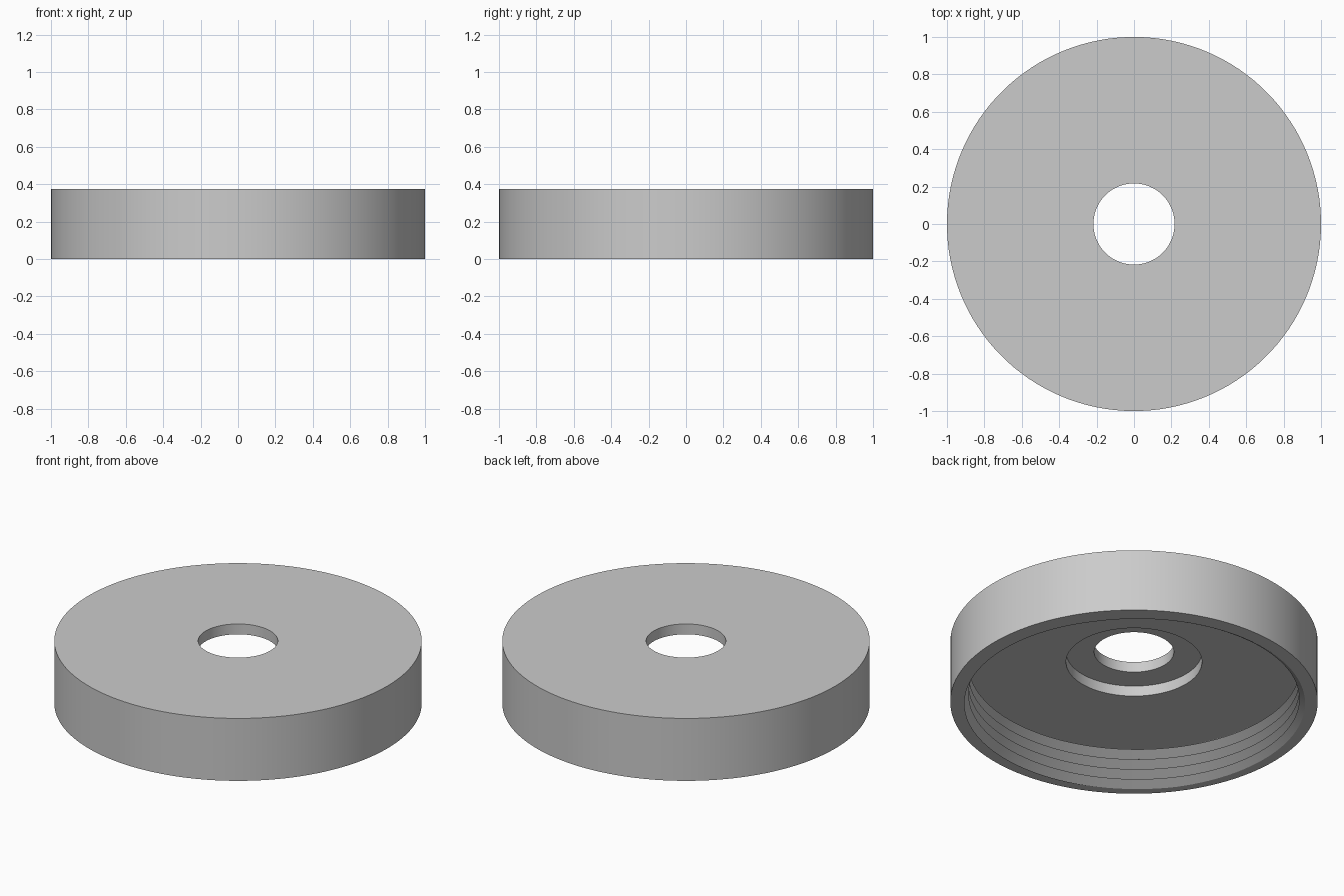
import bpy
import bmesh
import math

SEGMENTS = 128
HEIGHT = 0.375
OUTER_R, HOLE_R, RECESS_R = 1.0, 0.217, 0.37
CEILING_Z, RECESS_Z = 0.25, 0.3125
PITCH = 0.0625
CREST_R = 0.9
DEPTH = PITCH * math.sqrt(3) / 2     # sharp sixty-degree thread
START_TURN = 0.1

cube = bpy.data.objects.get("Cube")
if cube:
    bpy.data.objects.remove(cube, do_unlink=True)


def thread_point(step, turn):
    """Crest or root of the helix, clipped to the threaded depth."""
    z = min(max(PITCH * (step / 2 + turn - 1), 0), CEILING_Z)
    phase = (z / PITCH - turn) % 1
    return CREST_R + 2 * DEPTH * min(phase, 1 - phase), z


def section(turn):
    """Closed radial cross-section of the cap at one angle."""
    steps = 2 * math.ceil(CEILING_Z / PITCH) + 3
    return ([(HOLE_R, HEIGHT), (OUTER_R, HEIGHT), (OUTER_R, 0)]
            + [thread_point(s, turn) for s in range(steps)]
            + [(RECESS_R, CEILING_Z), (RECESS_R, RECESS_Z), (HOLE_R, RECESS_Z)])


# Sweep the section around the axis, with the thread rising one pitch per turn
bm = bmesh.new()
columns = []
for i in range(SEGMENTS + 1):
    turn = i / SEGMENTS
    angle = math.tau * (turn + START_TURN)
    columns.append([bm.verts.new((r * math.cos(angle), r * math.sin(angle), z))
                    for r, z in section(turn)])
for a, b in zip(columns, columns[1:]):
    for j in range(len(a)):
        k = (j + 1) % len(a)
        bm.faces.new((a[j], b[j], b[k], a[k]))
bmesh.ops.remove_doubles(bm, verts=bm.verts, dist=0.00005)
bmesh.ops.recalc_face_normals(bm, faces=bm.faces)

mesh = bpy.data.meshes.new("threaded_cap")
bm.to_mesh(mesh)
bm.free()
cap = bpy.data.objects.new("threaded_cap", mesh)
bpy.context.collection.objects.link(cap)

# Plain grey material
grey = bpy.data.materials.new("light_grey")
grey.use_nodes = True
color = (0.6, 0.6, 0.6, 1)
grey.diffuse_color = color
grey.node_tree.nodes["Principled BSDF"].inputs["Base Color"].default_value = color
mesh.materials.append(grey)

# Smooth walls with crisp edges
bpy.ops.object.select_all(action='DESELECT')
cap.select_set(True)
bpy.context.view_layer.objects.active = cap
bpy.ops.object.shade_smooth_by_angle(angle=math.radians(25))
